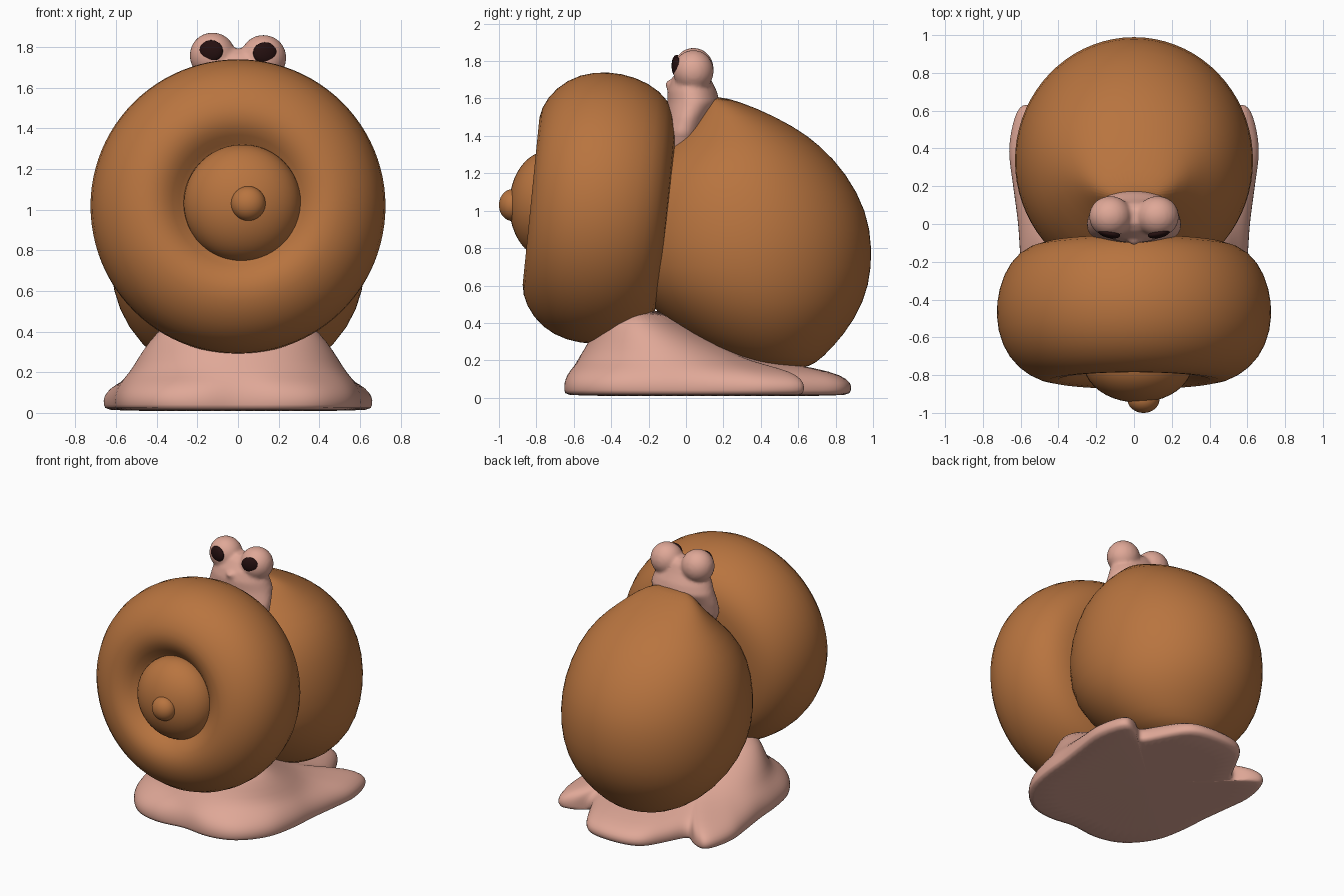
import bpy, bmesh, math
from mathutils import Vector

cube = bpy.data.objects.get("Cube")
if cube:
    bpy.data.objects.remove(cube, do_unlink=True)


def material(name, rgb):
    m = bpy.data.materials.new(name)
    m.use_nodes = True
    m.diffuse_color = (*rgb, 1)
    bsdf = m.node_tree.nodes["Principled BSDF"]
    bsdf.inputs["Base Color"].default_value = (*rgb, 1)
    bsdf.inputs["Roughness"].default_value = 0.7
    return m


BROWN = material("shell_brown", (0.48, 0.175, 0.05))
PINK = material("skin_pink", (0.74, 0.39, 0.31))
DARK = material("pupil_dark", (0.018, 0.005, 0.005))


def finish(bm, name, mat, subdivisions=0):
    bmesh.ops.recalc_face_normals(bm, faces=bm.faces)
    mesh = bpy.data.meshes.new(name)
    bm.to_mesh(mesh)
    bm.free()
    mesh.materials.append(mat)
    for p in mesh.polygons:
        p.use_smooth = True
    ob = bpy.data.objects.new(name, mesh)
    bpy.context.collection.objects.link(ob)
    if subdivisions:
        mod = ob.modifiers.new("Smooth", 'SUBSURF')
        mod.levels = mod.render_levels = subdivisions
    return ob


def loft(bm, rings):
    """Skin a list of equal-length point rings and cap both ends."""
    loops = [[bm.verts.new(p) for p in ring] for ring in rings]
    n = len(loops[0])
    for a, b in zip(loops, loops[1:]):
        for i in range(n):
            j = (i + 1) % n
            bm.faces.new((a[i], a[j], b[j], b[i]))
    bm.faces.new(loops[0][::-1])
    bm.faces.new(loops[-1])


def ellipse(z, back, front, rx, n=36):
    cy, ry = (back + front) / 2, (back - front) / 2
    turns = [math.tau * i / n for i in range(n)]
    return [Vector((rx * math.cos(t), cy + ry * math.sin(t), z)) for t in turns]


def ball(bm, centre, radii, turn=0):
    verts = bmesh.ops.create_uvsphere(bm, u_segments=40, v_segments=24, radius=1)["verts"]
    bmesh.ops.scale(bm, verts=verts, vec=radii)
    if turn:
        from mathutils import Matrix
        bmesh.ops.rotate(bm, verts=verts, matrix=Matrix.Rotation(turn, 3, 'Z'))
    bmesh.ops.translate(bm, verts=verts, vec=centre)


# Egg-shaped rear body: height, back, front, half width
egg = [(0.155, 0.62, 0.42, 0.12), (0.18, 0.69, 0.28, 0.26), (0.26, 0.78, 0.08, 0.40),
       (0.42, 0.91, -0.12, 0.55), (0.6, 0.985, -0.29, 0.62), (0.8, 1.0, -0.33, 0.64),
       (1.0, 0.97, -0.32, 0.62), (1.2, 0.86, -0.25, 0.56), (1.35, 0.72, -0.1, 0.46),
       (1.45, 0.58, 0.0, 0.35), (1.55, 0.38, 0.08, 0.24), (1.61, 0.2, 0.12, 0.13)]
bm = bmesh.new()
loft(bm, [ellipse(*e) for e in egg])
finish(bm, "rear_body", BROWN, 1)

# Large front whorl turned around a slightly tilted axis: radius, depth
whorl = [(0.2, 0.38), (0.42, 0.38), (0.56, 0.355), (0.66, 0.27), (0.72, 0.13), (0.735, -0.02),
         (0.705, -0.17), (0.62, -0.29), (0.5, -0.36), (0.4, -0.365), (0.32, -0.32),
         (0.26, -0.24), (0.1, -0.2)]
bm = bmesh.new()
turns = [math.tau * i / 48 for i in range(48)]
loft(bm, [[Vector((r * math.cos(t), y, r * math.sin(t))) for t in turns] for r, y in whorl])
front = finish(bm, "front_whorl", BROWN, 1)
front.location = (0, -0.47, 1.015)
front.rotation_euler.x = -0.1

# Inner whorls
bm = bmesh.new()
ball(bm, (0.022, -0.735, 1.03), (0.29, 0.21, 0.29))
finish(bm, "middle_whorl", BROWN)
bm = bmesh.new()
ball(bm, (0.05, -0.928, 1.03), (0.085, 0.072, 0.085))
finish(bm, "whorl_tip", BROWN)

# Lobed foot: half outline from the front centre round to the tail
half = [(0.0, -0.63), (0.2, -0.655), (0.4, -0.6), (0.55, -0.42), (0.6, -0.2), (0.615, 0.0),
        (0.645, 0.22), (0.665, 0.42), (0.61, 0.625), (0.5, 0.61), (0.4, 0.54), (0.32, 0.68),
        (0.21, 0.85), (0.0, 0.89)]
pts = [Vector(p) for p in half] + [Vector((-x, y)) for x, y in half[-2:0:-1]]
outline = []
for i in range(len(pts)):
    a, b, c, d = (pts[(i + k) % len(pts)] for k in (-1, 0, 1, 2))
    for t in (0, 0.33, 0.66):
        outline.append(0.5 * (2 * b + (c - a) * t + (2 * a - 5 * b + 4 * c - d) * t * t
                              + (3 * b - a - 3 * c + d) * t ** 3))


def foot_ring(z, blend, back, front, rx):
    """Blend from the lobed outline to a plain mound ellipse."""
    cy, ry = (back + front) / 2, (back - front) / 2
    ring = []
    for p in outline:
        t = math.atan2(p.y - cy, p.x)
        q = Vector((rx * math.cos(t), cy + ry * math.sin(t)))
        m = p.lerp(q, blend)
        ring.append(Vector((m.x, m.y, z)))
    return ring


layers = [(0.008, 0.12, 0.5, -0.5, 0.45), (0.02, 0.03, 0.5, -0.5, 0.45),
          (0.06, 0.0, 0.5, -0.5, 0.45), (0.1, 0.06, 0.5, -0.55, 0.5),
          (0.14, 0.25, 0.45, -0.56, 0.5), (0.175, 0.6, 0.4, -0.57, 0.52),
          (0.22, 1, 0.36, -0.57, 0.52), (0.3, 1, 0.18, -0.52, 0.475),
          (0.4, 1, -0.02, -0.47, 0.4), (0.48, 1, -0.17, -0.4, 0.3)]
bm = bmesh.new()
loft(bm, [foot_ring(*layer) for layer in layers])
finish(bm, "foot", PINK, 1)

# Neck and eye bulges fused into one head
neck = [(1.3, 0.1, -0.14, 0.2), (1.42, 0.1, -0.13, 0.25), (1.5, 0.13, -0.11, 0.25),
        (1.58, 0.18, -0.1, 0.235), (1.64, 0.165, -0.1, 0.215), (1.7, 0.135, -0.08, 0.19),
        (1.76, 0.11, -0.04, 0.14), (1.79, 0.08, 0.0, 0.07)]
bm = bmesh.new()
loft(bm, [ellipse(*n) for n in neck])
for side in (-1, 1):
    ball(bm, (0.125 * side, 0.04, 1.752 - 0.006 * side), (0.113, 0.108, 0.113))
ball(bm, (0, -0.085, 1.675), (0.035, 0.025, 0.025))
head = finish(bm, "head", PINK)
fuse = head.modifiers.new("Fuse", 'REMESH')
fuse.mode = 'VOXEL'
fuse.voxel_size = 0.012
fuse.use_smooth_shade = True
relax = head.modifiers.new("Relax", 'SMOOTH')
relax.iterations = 6

# Pupils: thin discs bulging from the eye fronts
for side, name in ((-1, "right_pupil"), (1, "left_pupil")):
    bm = bmesh.new()
    ball(bm, (0.132 * side, -0.05, 1.775 - 0.005 * side), (0.059, 0.024, 0.053), 0.22 * side)
    finish(bm, name, DARK)
